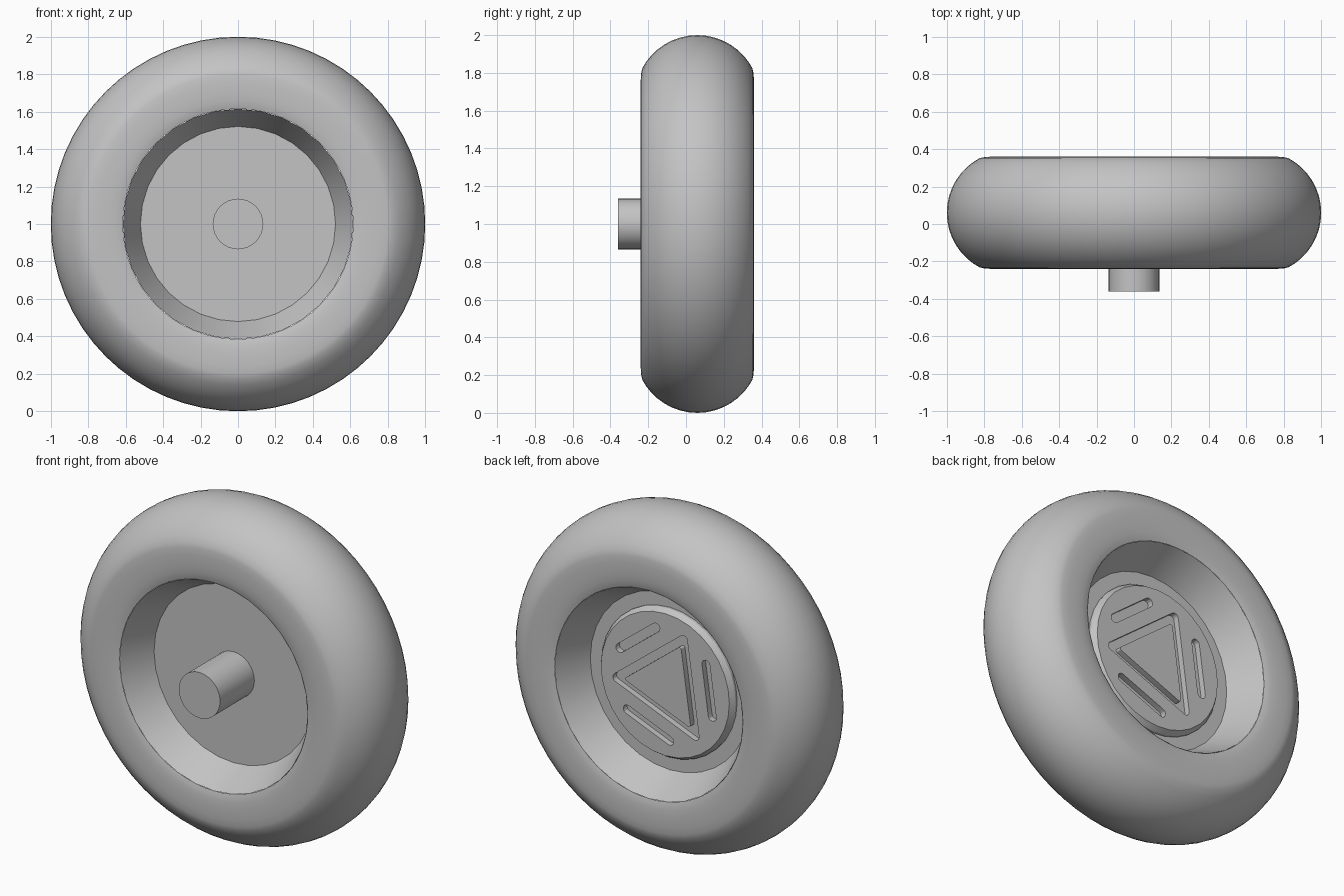
import bpy, bmesh, math
from mathutils import Vector

if "Cube" in bpy.data.objects:
    bpy.data.objects.remove(bpy.data.objects["Cube"])

CY, CZ = 0.06, 1.0   # wheel centre

grey = bpy.data.materials.new("plain_grey")
grey.diffuse_color = (0.55, 0.55, 0.55, 1)
grey.use_nodes = True
grey.node_tree.nodes["Principled BSDF"].inputs["Base Color"].default_value = grey.diffuse_color


def finish(name, bm, angle=30):
    bmesh.ops.remove_doubles(bm, verts=bm.verts, dist=1e-5)
    bmesh.ops.recalc_face_normals(bm, faces=bm.faces)
    me = bpy.data.meshes.new(name)
    bm.to_mesh(me)
    bm.free()
    me.materials.append(grey)
    ob = bpy.data.objects.new(name, me)
    bpy.context.collection.objects.link(ob)
    if angle:
        smooth(ob, angle)
    return ob


def smooth(ob, angle):
    bpy.ops.object.select_all(action='DESELECT')
    ob.select_set(True)
    bpy.context.view_layer.objects.active = ob
    bpy.ops.object.shade_smooth_by_angle(angle=math.radians(angle))


def lathe(name, profile, segs, angle=30):
    """Revolve (radius, depth) points around the wheel axis."""
    bm = bmesh.new()
    rings = []
    for r, h in profile:
        ring = []
        for i in range(segs):
            a = 2 * math.pi * i / segs
            ring.append(bm.verts.new((r * math.cos(a), CY + h, CZ + r * math.sin(a))))
        rings.append(ring)
    for k, (a, b) in enumerate(zip(rings, rings[1:])):
        for i in range(segs):
            j = (i + 1) % segs
            if profile[k][0] == 0:
                bm.faces.new((a[0], b[i], b[j]))
            elif profile[k + 1][0] == 0:
                bm.faces.new((a[i], a[j], b[0]))
            else:
                bm.faces.new((a[i], a[j], b[j], b[i]))
    return finish(name, bm, angle)


def rounded(centres, radius, steps=6):
    """Outline at a constant distance around a counter-clockwise polygon."""
    pts, n = [], len(centres)
    for i, c in enumerate(centres):
        d0 = c - centres[i - 1]
        d1 = centres[(i + 1) % n] - c
        a0 = math.atan2(d0.y, d0.x) - math.pi / 2
        a1 = math.atan2(d1.y, d1.x) - math.pi / 2
        turn = (a1 - a0) % (2 * math.pi)
        for s in range(steps + 1):
            a = a0 + turn * s / steps
            pts.append(c + radius * Vector((math.cos(a), math.sin(a))))
    return pts


def prism(bm, pts, h0, h1):
    """Extrude an outline, drawn as seen from the back, along the axis."""
    lo = [bm.verts.new((-p.x, CY + h0, CZ + p.y)) for p in pts]
    hi = [bm.verts.new((-p.x, CY + h1, CZ + p.y)) for p in pts]
    bm.faces.new(lo)
    bm.faces.new(hi[::-1])
    for i in range(len(pts)):
        j = (i + 1) % len(pts)
        bm.faces.new((lo[i], hi[i], hi[j], lo[j]))


def polar(r, deg):
    a = math.radians(deg)
    return Vector((r * math.cos(a), r * math.sin(a)))


# tyre: round tread with nearly flat sidewalls
half = [(0.615, 0.287), (0.635, 0.293), (0.66, 0.297), (0.70, 0.30), (0.76, 0.30), (0.80, 0.297)]
for d in (62, 55, 48, 40, 32, 24, 16, 8):
    a = math.radians(d)
    half.append((0.67 + 0.33 * math.cos(a), 0.33 * math.sin(a)))
tyre_profile = half + [(1.0, 0.0)] + [(r, -h) for r, h in reversed(half)]
lathe("tyre", tyre_profile, 64, 50)

# rim: dished on both sides around a solid disc
lathe("rim", [(0, -0.10), (0.521, -0.10), (0.615, -0.288), (0.615, 0.288),
              (0.521, 0.09), (0, 0.09)], 32, 30)

# axle stub
lathe("axle", [(0, -0.42), (0.135, -0.42), (0.135, -0.095), (0, -0.095)], 32, 30)

# hub cap with bevelled edge
cap = lathe("hub_cap", [(0, 0.08), (0.44, 0.08), (0.44, 0.105), (0.42, 0.135), (0, 0.135)], 32, 0)

# recesses cut in the hub cap: a triangle and three slots
ANGLES = (68, 188, 308)
bm = bmesh.new()
prism(bm, rounded([polar(0.32, d) for d in ANGLES], 0.025), 0.1, 0.2)
for d in ANGLES:
    mid = polar(0.29, d + 60)
    side = polar(0.15, d + 150)
    prism(bm, rounded([mid - side, mid + side], 0.026), 0.1, 0.2)
cutter = finish("recess_cutter", bm, 0)
cutter.hide_render = True
mod = cap.modifiers.new("recesses", 'BOOLEAN')
mod.operation = 'DIFFERENCE'
mod.solver = 'EXACT'
mod.object = cutter
bpy.ops.object.select_all(action='DESELECT')
cap.select_set(True)
bpy.context.view_layer.objects.active = cap
bpy.ops.object.modifier_apply(modifier=mod.name)
bpy.data.objects.remove(cutter)
smooth(cap, 25)

# raised triangle inside the triangular recess
bm = bmesh.new()
prism(bm, rounded([polar(0.25, d) for d in ANGLES], 0.012), 0.095, 0.135)
finish("triangle_plate", bm, 30)
